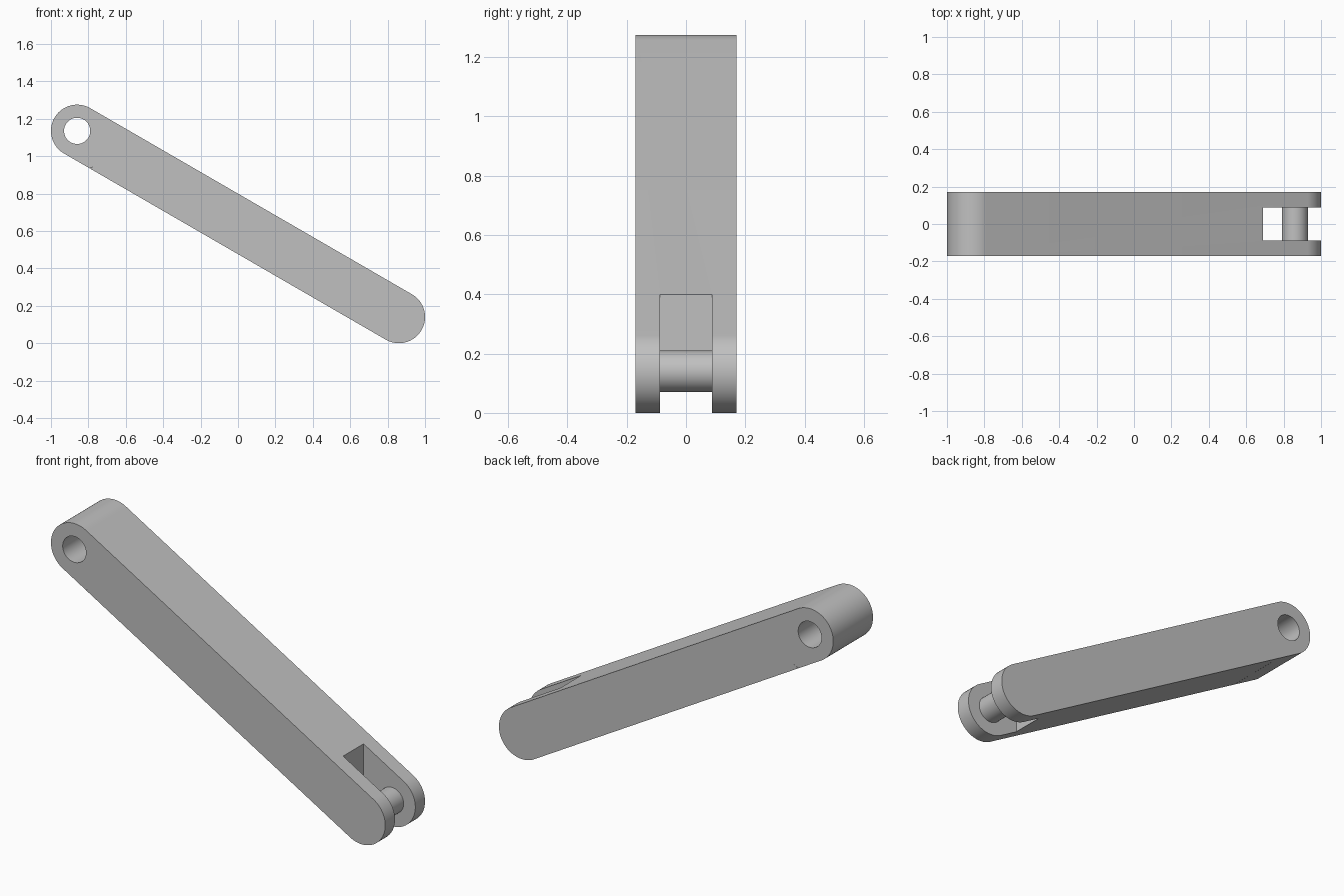
import bpy, bmesh, math
from mathutils import Vector

cube = bpy.data.objects.get("Cube")
if cube:
    bpy.data.objects.remove(cube)

TOP = Vector((-0.86, 1.135))     # pivot hole centre (x, z)
LOW = Vector((0.86, 0.14))       # pin centre (x, z)
R = 0.14                         # rounded end radius
BORE = 0.07                      # hole and pin radius
HALF = 0.17                      # half thickness of the bar
SLOT = 0.087                     # half width of the fork slot

grey = bpy.data.materials.new("plain grey")
grey.use_nodes = True
colour = (0.53, 0.53, 0.53, 1)
grey.diffuse_color = colour
grey.node_tree.nodes["Principled BSDF"].inputs["Base Color"].default_value = colour


def arc(centre, radius, start, sweep, steps):
    """Points along an arc in the x-z plane."""
    return [centre + radius * Vector((math.cos(start + sweep * i / steps),
                                      math.sin(start + sweep * i / steps)))
            for i in range(steps + 1)]


def prism(name, profile, half):
    """Extrude an x-z profile symmetrically along y."""
    bm = bmesh.new()
    face = bm.faces.new([bm.verts.new((x, -half, z)) for x, z in profile])
    side = bmesh.ops.extrude_face_region(bm, geom=[face])
    bmesh.ops.translate(bm, vec=(0, 2 * half, 0),
                        verts=[v for v in side["geom"] if isinstance(v, bmesh.types.BMVert)])
    bmesh.ops.recalc_face_normals(bm, faces=bm.faces)
    mesh = bpy.data.meshes.new(name)
    bm.to_mesh(mesh)
    bm.free()
    mesh.materials.append(grey)
    obj = bpy.data.objects.new(name, mesh)
    bpy.context.collection.objects.link(obj)
    return obj


def activate(obj):
    bpy.ops.object.select_all(action='DESELECT')
    obj.select_set(True)
    bpy.context.view_layer.objects.active = obj


def cut(obj, cutter):
    """Subtract a cutter, then discard it."""
    cutter.hide_render = True
    mod = obj.modifiers.new("cut", 'BOOLEAN')
    mod.operation, mod.solver, mod.object = 'DIFFERENCE', 'EXACT', cutter
    activate(obj)
    bpy.ops.object.modifier_apply(modifier=mod.name)
    bpy.data.objects.remove(cutter)


# Link bar with two rounded ends
along = LOW - TOP
normal_angle = math.atan2(along.y, along.x) + math.pi / 2
outline = (arc(TOP, R, normal_angle, math.pi, 48)
           + arc(LOW, R, normal_angle + math.pi, math.pi, 48))
bar = prism("link_bar", outline, HALF)

# Pivot hole through the upper end
cut(bar, prism("hole_cutter", arc(TOP, BORE, 0, math.tau, 64)[:-1], 0.3))

# Fork slot with an upright inner wall
cut(bar, prism("slot_cutter", [(0.69, -0.2), (1.2, -0.2), (1.2, 0.6), (0.69, 0.6)], SLOT))

# Hairline slit on the underside near the upper end
cut(bar, prism("slit_cutter", [(-0.82, 0.919), (-0.765, 0.947), (-0.82, 0.922)], 0.3))

# Cross pin between the fork cheeks
pin = prism("fork_pin", arc(LOW, BORE, 0, math.tau, 64)[:-1], SLOT + 0.02)

for part in (bar, pin):
    activate(part)
    bpy.ops.object.shade_smooth_by_angle(angle=math.radians(30))
